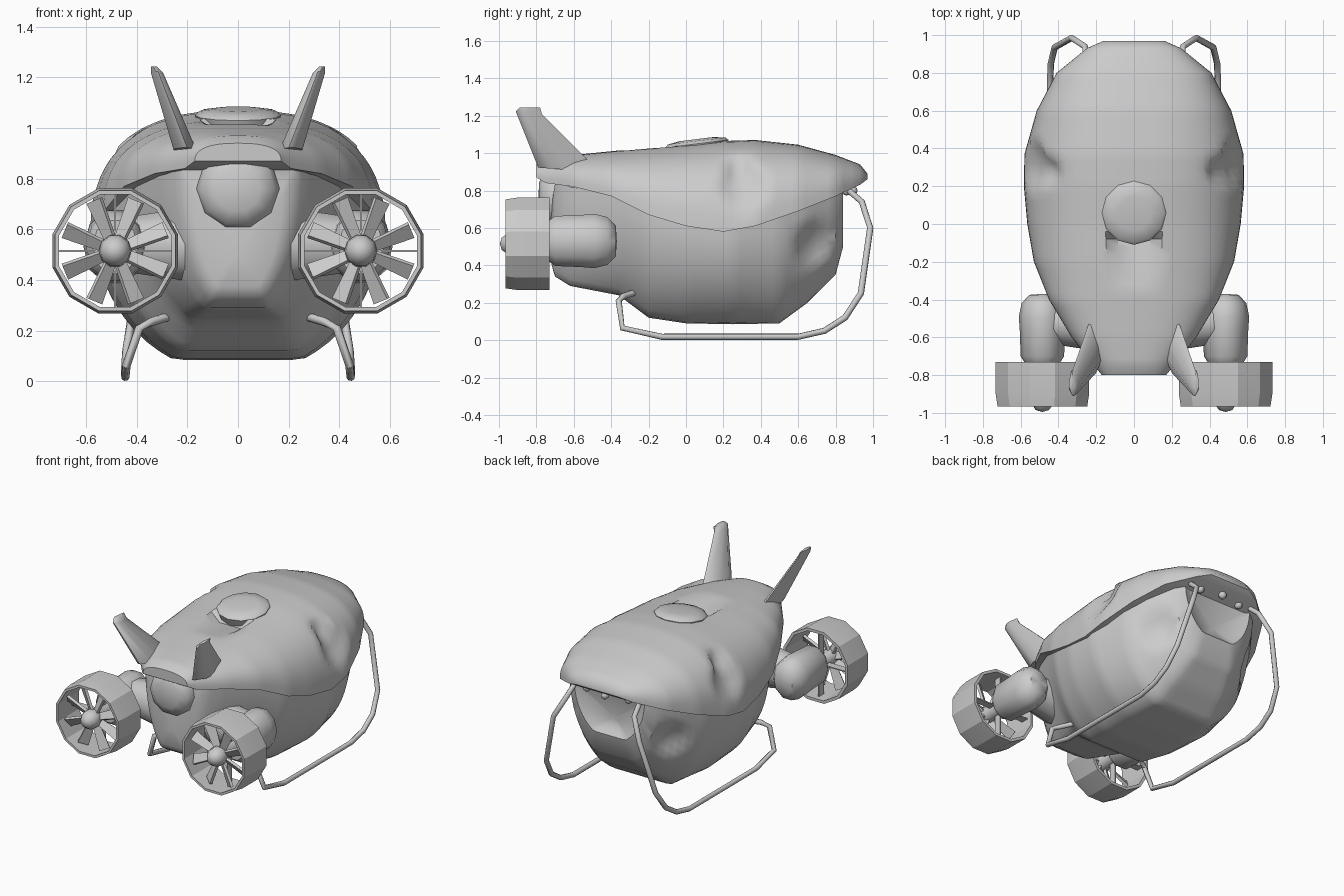
import bpy, bmesh, math
from mathutils import Matrix, Vector

cube = bpy.data.objects.get("Cube")
if cube:
    bpy.data.objects.remove(cube, do_unlink=True)

GREY = (0.6, 0.6, 0.6, 1)
mat = bpy.data.materials.new("plain grey")
mat.use_nodes = True
mat.diffuse_color = GREY
mat.node_tree.nodes["Principled BSDF"].inputs["Base Color"].default_value = GREY


def finish(name, bm, mirror=False, angle=40):
    bmesh.ops.recalc_face_normals(bm, faces=bm.faces)
    mesh = bpy.data.meshes.new(name)
    bm.to_mesh(mesh)
    bm.free()
    mesh.materials.append(mat)
    ob = bpy.data.objects.new(name, mesh)
    bpy.context.collection.objects.link(ob)
    if mirror:
        ob.modifiers.new("Mirror", "MIRROR")
    bpy.ops.object.select_all(action="DESELECT")
    ob.select_set(True)
    bpy.context.view_layer.objects.active = ob
    bpy.ops.object.shade_smooth_by_angle(angle=math.radians(angle))
    return ob


def skin(bm, rings, cap=True):
    """Bridge closed rings of points, with optional end caps."""
    loops = [[bm.verts.new(p) for p in ring] for ring in rings]
    n = len(loops[0])
    for a, b in zip(loops, loops[1:]):
        for i in range(n):
            j = (i + 1) % n
            bm.faces.new((a[i], a[j], b[j], b[i]))
    if cap:
        bm.faces.new(loops[0])
        bm.faces.new(loops[-1])


def resample(rows, step=0.04):
    out = []
    for a, b in zip(rows, rows[1:]):
        k = max(1, round((b[0] - a[0]) / step))
        out += [[p + (q - p) * i / k for p, q in zip(a, b)] for i in range(k)]
    return out + [list(rows[-1])]


def arc(y, w, z_edge, z_far, power, over=1.0, count=32):
    """Half superellipse from one edge over to the other."""
    ring = []
    for i in range(count + 1):
        t = math.pi * i / count
        c, s = math.cos(t), max(0, math.sin(t))
        x = w * math.copysign(abs(c) ** (2 / power), c)
        ring.append(Vector((x, y, z_edge + (z_far - z_edge) * min(1, over * s ** (2 / power)))))
    return ring


def shrink(ring, bulge):
    """Concentric rings that close an end with a bulge or hollow."""
    mid = sum(ring, Vector()) / len(ring)
    return [[mid + (p - mid) * f + Vector((0, bulge * (1 - f * f), 0)) for p in ring]
            for f in (0.8, 0.55, 0.3, 0.1)]


def dent(bm, centre, radius, depth):
    """Press a round hollow on both sides, towards the hull axis."""
    for v in bm.verts:
        c = Vector((math.copysign(centre[0], v.co.x), centre[1], centre[2]))
        d = (v.co - c).length / radius
        if d < 1:
            inward = Vector((-c.x, (0.2 - c.y) * 0.6, 0)).normalized()
            v.co += inward * depth * (1 - d * d)


def revolve(bm, profile, centre, segs, squash=1.0, closed=False):
    """Turn (radius, y) points about an axis along y."""
    rings = []
    for r, y in profile + (profile[:1] if closed else []):
        angles = [2 * math.pi * (i + 0.5) / segs for i in range(segs)]
        rings.append([(centre[0] + r * math.sin(a), y, centre[1] + r * squash * math.cos(a))
                      for a in angles])
    skin(bm, rings, cap=not closed)
    bmesh.ops.remove_doubles(bm, verts=bm.verts, dist=1e-5)


# Upper shell: y, half width, edge height, crown height
shell = [(-0.80, 0.17, 0.87, 0.94), (-0.75, 0.21, 0.84, 0.97), (-0.6, 0.33, 0.82, 0.99),
         (-0.4, 0.45, 0.77, 1.01), (-0.2, 0.53, 0.67, 1.03), (0, 0.565, 0.61, 1.045),
         (0.2, 0.583, 0.58, 1.065), (0.37, 0.58, 0.61, 1.07), (0.6, 0.515, 0.69, 1.045),
         (0.8, 0.41, 0.77, 0.99), (0.93, 0.25, 0.83, 0.94), (0.97, 0.16, 0.86, 0.89)]
bm = bmesh.new()
skin(bm, [arc(y, w, e, t, 2.5) for y, w, e, t in resample(shell)])
dent(bm, (0.53, 0.31, 0.82), 0.14, 0.06)
dent(bm, (0.46, 0.28, 0.94), 0.09, 0.05)
# Sunken ramp leading to the hatch
for v in bm.verts:
    if abs(v.co.x) < 0.13 and -0.36 < v.co.y < -0.06 and v.co.z > 0.95:
        v.co.z -= 0.07 * (v.co.y + 0.36) / 0.3
finish("upper_shell", bm)

# Lower hull: y, half width, edge height, keel height
lower = [(-0.70, 0.22, 0.84, 0.34), (-0.62, 0.28, 0.82, 0.29), (-0.36, 0.42, 0.78, 0.24),
         (-0.2, 0.5, 0.69, 0.12), (0, 0.55, 0.63, 0.09), (0.25, 0.565, 0.6, 0.085),
         (0.5, 0.51, 0.67, 0.09), (0.65, 0.44, 0.73, 0.2), (0.8, 0.33, 0.79, 0.35),
         (0.84, 0.27, 0.81, 0.5)]
bm = bmesh.new()
rings = [arc(y, w, e, k, 2, 1.12) for y, w, e, k in resample(lower)]
rings = shrink(rings[0], -0.03)[::-1] + rings + shrink(rings[-1], -0.05)
skin(bm, rings)
dent(bm, (0.39, 0.7, 0.51), 0.14, 0.05)
finish("lower_hull", bm)

# Rear dome below the shell lip
bm = bmesh.new()
revolve(bm, [(0.0, -0.79), (0.09, -0.785), (0.145, -0.76), (0.165, -0.71), (0.165, -0.6)],
        (0, 0.76), 10)
finish("tail_dome", bm, angle=60)

# Round hatch, slightly tilted
bm = bmesh.new()
tilt = Matrix.Translation((0, 0.06, 1.04)) @ Matrix.Rotation(math.radians(7), 4, "X")
skin(bm, [[tilt @ Vector((r * math.cos(a), r * math.sin(a), z))
           for a in [math.tau * i / 12 for i in range(12)]]
          for r, z in ((0.15, -0.05), (0.17, 0.01), (0.155, 0.025), (0.09, 0.035))])
finish("hatch", bm)

# Lamps under the nose
bm = bmesh.new()
for x in (-0.16, 0, 0.16):
    bmesh.ops.create_uvsphere(bm, u_segments=10, v_segments=6, radius=0.027,
                              matrix=Matrix.Translation((x, 0.89 - abs(x) / 5, 0.8)))
finish("nose_lamps", bm, angle=60)

# Swept tail fins
bm = bmesh.new()
fin = []
for x, z, front, rear, slope, thick in ((0.21, 0.91, -0.79, -0.46, 0.05, 0.045),
                                        (0.32, 1.215, -0.91, -0.77, 0.03, 0.024),
                                        (0.332, 1.243, -0.89, -0.78, 0.0, 0.012)):
    section = []
    for f, side in ((0, 0.2), (0.25, 1), (0.55, 0.9), (1, 0.15),
                    (1, -0.15), (0.55, -0.9), (0.25, -1), (0, -0.2)):
        section.append((x + thick * side, front + (rear - front) * f,
                        z - slope * (f - 0.5) * 0.5))
    fin.append(section)
skin(bm, fin)
finish("tail_fin", bm, True, 60)

# Thruster pods with side arms
POD = (0.485, 0.515)
bm = bmesh.new()
revolve(bm, [(0.0, -0.37), (0.07, -0.375), (0.11, -0.42), (0.125, -0.49), (0.12, -0.56),
             (0.115, -0.7), (0.09, -0.74), (0.0, -0.74)], (POD[0], 0.53), 10, 1.22)
finish("thruster_pod", bm, True, 45)
bm = bmesh.new()
bmesh.ops.create_cone(bm, cap_ends=True, segments=10, radius1=0.15, radius2=0.11, depth=0.26,
                      matrix=Matrix.Translation((0.34, -0.52, 0.54))
                      @ Matrix.Rotation(math.pi / 2, 4, "Y"))
finish("thruster_arm", bm, True)

# Ducts
bm = bmesh.new()
revolve(bm, [(0.246, -0.965), (0.256, -0.9), (0.256, -0.73), (0.236, -0.73), (0.23, -0.965)],
        POD, 12, closed=True)
finish("thruster_duct", bm, True, 25)

# Hubs, blades and thin stays
bm = bmesh.new()
revolve(bm, [(0.0, -0.995), (0.035, -0.985), (0.06, -0.95), (0.065, -0.91), (0.05, -0.86),
             (0.05, -0.7)], POD, 10)
finish("propeller_hub", bm, True, 60)
bm = bmesh.new()
hub = Matrix.Translation((POD[0], -0.89, POD[1]))
for i in range(8):
    spoke = hub @ Matrix.Rotation(math.tau * (i + 0.5) / 8, 4, "Y")
    blade = bmesh.ops.create_cube(bm, size=1)["verts"]
    for v in blade:
        wide = 0.07 if v.co.z > 0 else 0.045
        p = Vector((v.co.x * wide, v.co.y * 0.018, 0.13 + v.co.z * 0.17))
        v.co = spoke @ (Matrix.Rotation(math.radians(35), 3, "Z") @ p)
for i in range(4):
    bmesh.ops.create_cube(bm, size=1, matrix=Matrix.Translation((0, 0.1, 0)) @ hub
                          @ Matrix.Rotation(math.tau * i / 4, 4, "Y")
                          @ Matrix.Translation((0, 0, 0.14))
                          @ Matrix.Diagonal((0.008, 0.05, 0.2, 1)))
finish("propeller_blades", bm, True, 30)

# Bent tube skids
path = [(0.25, 0.87, 0.8), (0.26, 0.94, 0.74), (0.33, 0.985, 0.6), (0.42, 0.935, 0.25),
        (0.44, 0.85, 0.12), (0.445, 0.74, 0.05), (0.445, 0.6, 0.018), (0.445, -0.13, 0.018),
        (0.44, -0.34, 0.065), (0.39, -0.36, 0.21), (0.34, -0.335, 0.235), (0.26, -0.26, 0.26)]
points = [Vector(p) for p in path]
rings = []
for i, p in enumerate(points):
    along = (points[min(i + 1, len(points) - 1)] - points[max(i - 1, 0)]).normalized()
    side = along.cross(Vector((1, 0.2, 0.3))).normalized()
    up = along.cross(side)
    rings.append([p + 0.017 * (side * math.cos(a) + up * math.sin(a))
                  for a in [math.tau * k / 8 for k in range(8)]])
bm = bmesh.new()
skin(bm, rings)
finish("landing_skid", bm, True, 50)
